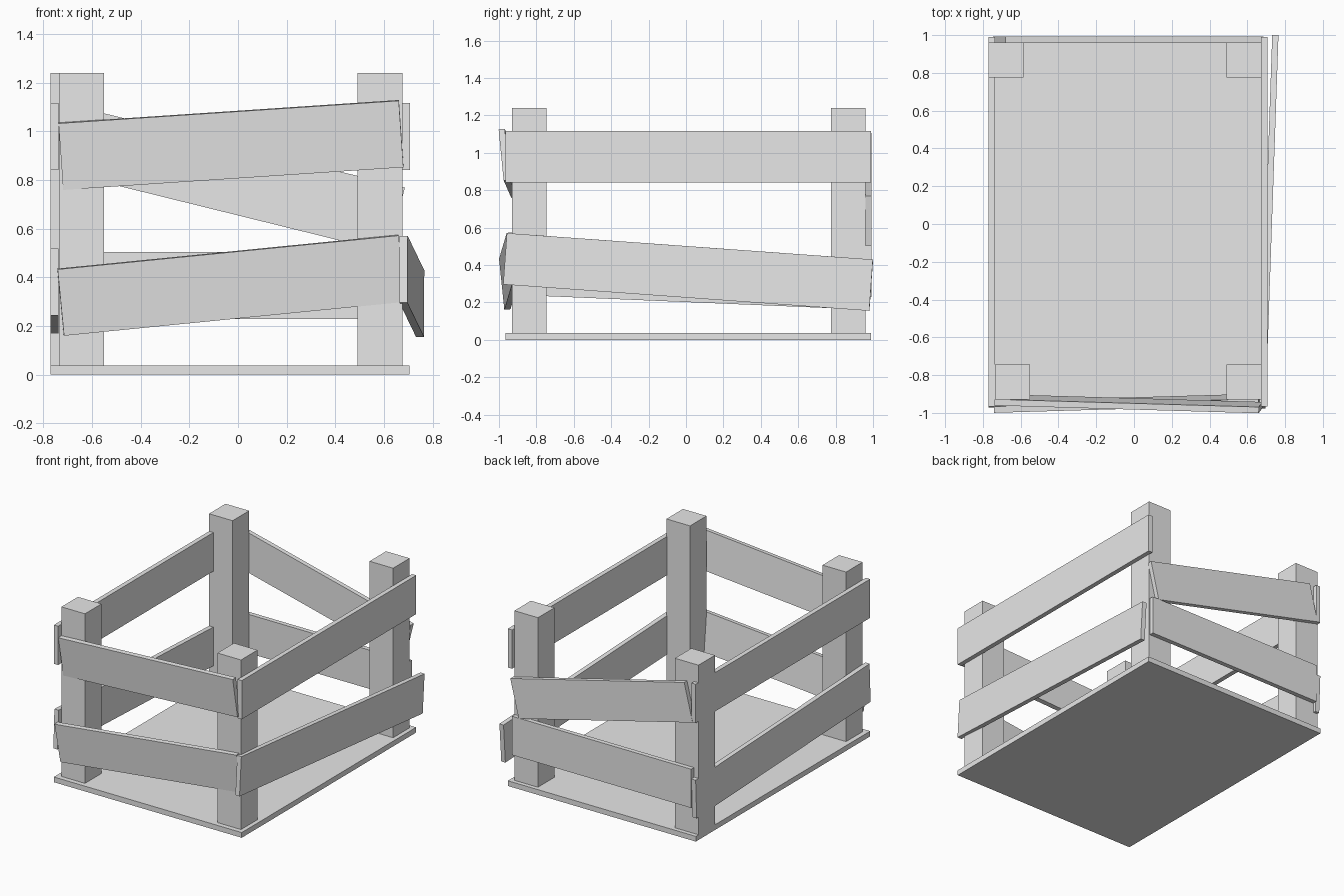
import bpy
from mathutils import Vector, Matrix

cube = bpy.data.objects.get("Cube")
if cube:
    bpy.data.objects.remove(cube)

# Single flat grey
grey = bpy.data.materials.new("plain_grey")
grey.use_nodes = True
GREY = (0.8, 0.8, 0.8, 1)
grey.diffuse_color = GREY
grey.node_tree.nodes["Principled BSDF"].inputs["Base Color"].default_value = GREY

PLANK_W, PLANK_T = 0.275, 0.033


def block(name, size, matrix):
    """Box of the given size, placed by a matrix."""
    bpy.ops.mesh.primitive_cube_add(size=1)
    ob = bpy.context.object
    ob.name = name
    ob.data.transform(matrix @ Matrix.Diagonal((*size, 1)))
    ob.data.materials.append(grey)
    return ob


def box(name, low, high):
    low, high = Vector(low), Vector(high)
    return block(name, high - low, Matrix.Translation((low + high) / 2))


def plank(name, start, end, lean=(0, 0)):
    """Plank between two end centres; lean tips its top edge in x and y."""
    start, end = Vector(start), Vector(end)
    along = (end - start).normalized()
    up = Vector((*lean, 1))
    up = (up - along * up.dot(along)).normalized()
    side = up.cross(along)
    matrix = Matrix((along, side, up)).transposed().to_4x4()
    matrix.translation = (start + end) / 2
    return block(name, ((end - start).length, PLANK_T, PLANK_W), matrix)


# Floor
box("floor", (-0.77, -0.965, 0), (0.705, 0.99, 0.037))

# Corner posts
POST, TOP = 0.185, 1.24
for name, x, y in (("front_right_post", -0.735, -0.93), ("front_left_post", 0.49, -0.93),
                   ("back_right_post", -0.77, 0.775), ("back_left_post", 0.49, 0.775)):
    box(name, (x, y, 0.03), (x + POST, y + POST, TOP))

# Front planks, both crooked
plank("front_upper_plank", (-0.727, -0.931, 0.897), (0.67, -0.972, 0.99), (0, -0.1))
plank("front_lower_plank", (-0.728, -0.969, 0.298), (0.672, -0.928, 0.437), (0, -0.1))

# Back planks, the upper one slipped at one end
plank("back_upper_plank", (-0.713, 0.975, 0.972), (0.652, 0.975, 0.635))
plank("back_lower_plank", (-0.735, 0.975, 0.367), (0.67, 0.975, 0.367))

# Left side planks, the lower one coming loose at the back
plank("left_upper_plank", (0.689, -0.965, 0.978), (0.689, 0.99, 0.978))
plank("left_lower_plank", (0.68, -0.967, 0.433), (0.748, 0.99, 0.292))

# Right side planks
plank("right_upper_plank", (-0.753, -0.965, 0.978), (-0.753, 0.99, 0.978))
plank("right_lower_plank", (-0.753, -0.965, 0.38), (-0.753, 0.985, 0.298))
